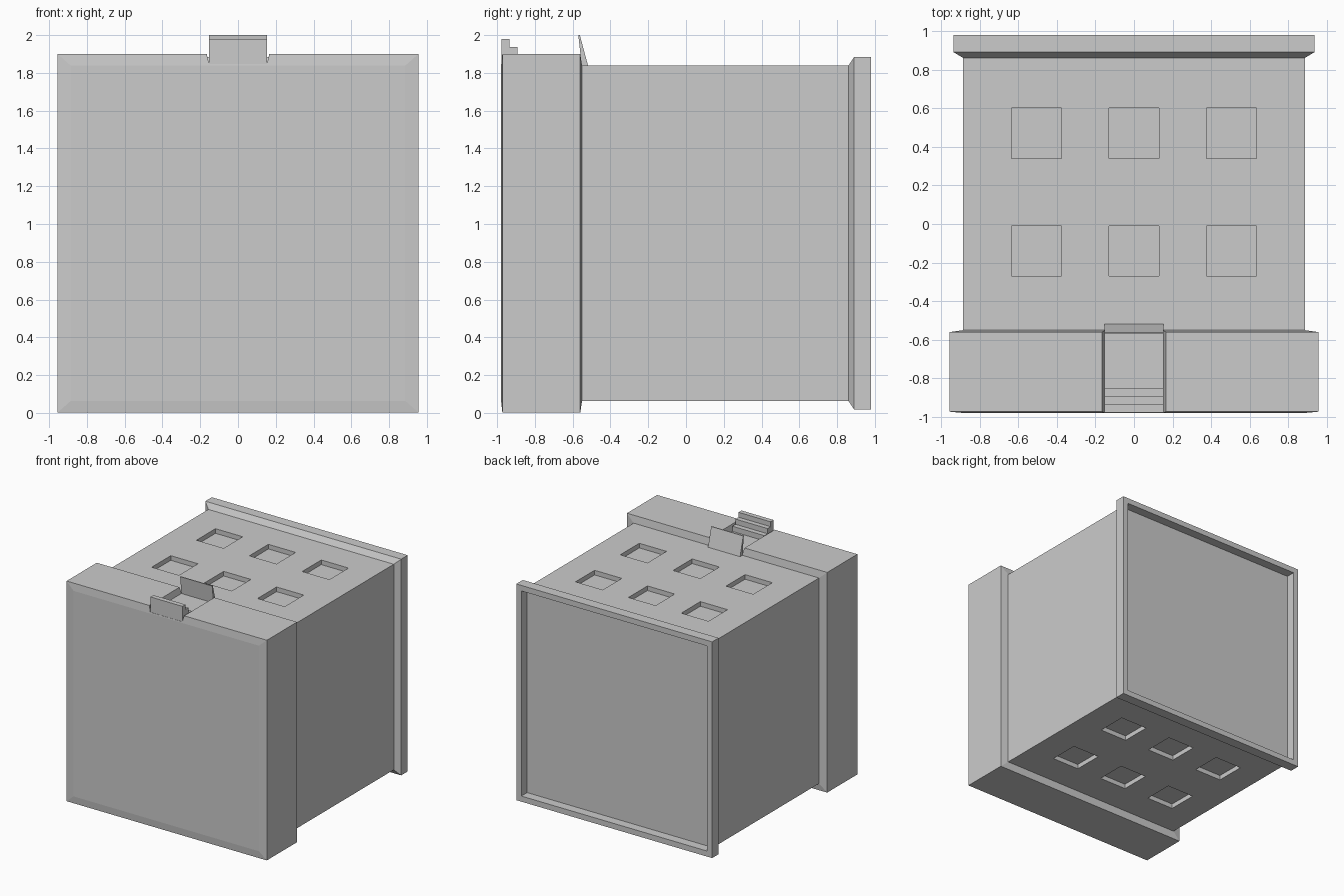
import bpy, bmesh

if "Cube" in bpy.data.objects:
    bpy.data.objects.remove(bpy.data.objects["Cube"])

def finish(name, bm):
    bmesh.ops.recalc_face_normals(bm, faces=bm.faces)
    me = bpy.data.meshes.new(name)
    bm.to_mesh(me)
    bm.free()
    ob = bpy.data.objects.new(name, me)
    bpy.context.collection.objects.link(ob)
    return ob

def loft(name, sections, zc):
    """Stack of rectangles along y: (y, half width x, half depth z)."""
    bm = bmesh.new()
    rings = [[bm.verts.new((sx * hx, y, zc + sz * hz))
              for sx, sz in ((-1, -1), (1, -1), (1, 1), (-1, 1))]
             for y, hx, hz in sections]
    for a, b in zip(rings, rings[1:]):
        for i in range(4):
            j = (i + 1) % 4
            bm.faces.new((a[i], a[j], b[j], b[i]))
    bm.faces.new(rings[0])
    bm.faces.new(rings[-1])
    return finish(name, bm)

def extrude_profile(name, pts, hx):
    """Outline in y,z spanning -hx..hx."""
    bm = bmesh.new()
    l, r = [[bm.verts.new((s * hx, y, z)) for y, z in pts] for s in (-1, 1)]
    n = len(pts)
    for i in range(n):
        j = (i + 1) % n
        bm.faces.new((l[i], l[j], r[j], r[i]))
    bm.faces.new(l)
    bm.faces.new(r)
    return finish(name, bm)

# Building lying on its back: plinth, walls, flared cornice and sunken roof
building = loft("building", [
    (-0.979, 0.885, 0.887), (-0.972, 0.956, 0.95), (-0.56, 0.956, 0.95),
    (-0.55, 0.885, 0.887), (0.86, 0.885, 0.887), (0.89, 0.935, 0.933),
    (0.979, 0.935, 0.933), (0.979, 0.887, 0.885), (0.90, 0.887, 0.885)], 0.951)

# Cutter: window recesses on both facades
bm = bmesh.new()
for z in (0.0645, 1.838):
    for x in (-0.505, 0, 0.505):
        for y in (-0.14, 0.47):
            vs = bmesh.ops.create_cube(bm, size=1)["verts"]
            bmesh.ops.scale(bm, vec=(0.26, 0.26, 0.08), verts=vs)
            bmesh.ops.translate(bm, vec=(x, y, z), verts=vs)
window_cutter = finish("window_cutter", bm)

# Cutter: entrance notch with slightly splayed sides
bm = bmesh.new()
a, b = [[bm.verts.new((x, y, z)) for x, z in
         ((-0.153, 1.848), (0.153, 1.848), (0.178, 1.95), (-0.178, 1.95))]
        for y in (-1.1, -0.5)]
for i in range(4):
    j = (i + 1) % 4
    bm.faces.new((a[i], a[j], b[j], b[i]))
bm.faces.new(a)
bm.faces.new(b)
notch_cutter = finish("notch_cutter", bm)

for cutter in (window_cutter, notch_cutter):
    cutter.hide_render = True
    cutter.hide_set(True)
    mod = building.modifiers.new(cutter.name, 'BOOLEAN')
    mod.operation = 'DIFFERENCE'
    mod.solver = 'EXACT'
    mod.object = cutter

# Entrance steps
extrude_profile("entrance_steps", [
    (-0.976, 1.846), (-0.976, 1.98), (-0.935, 1.98), (-0.935, 1.938),
    (-0.893, 1.938), (-0.893, 1.893), (-0.85, 1.893), (-0.85, 1.846)], 0.153)

# Sloping canopy over the door
extrude_profile("door_canopy", [
    (-0.57, 2.0), (-0.562, 2.0), (-0.518, 1.836), (-0.552, 1.836)], 0.153)
